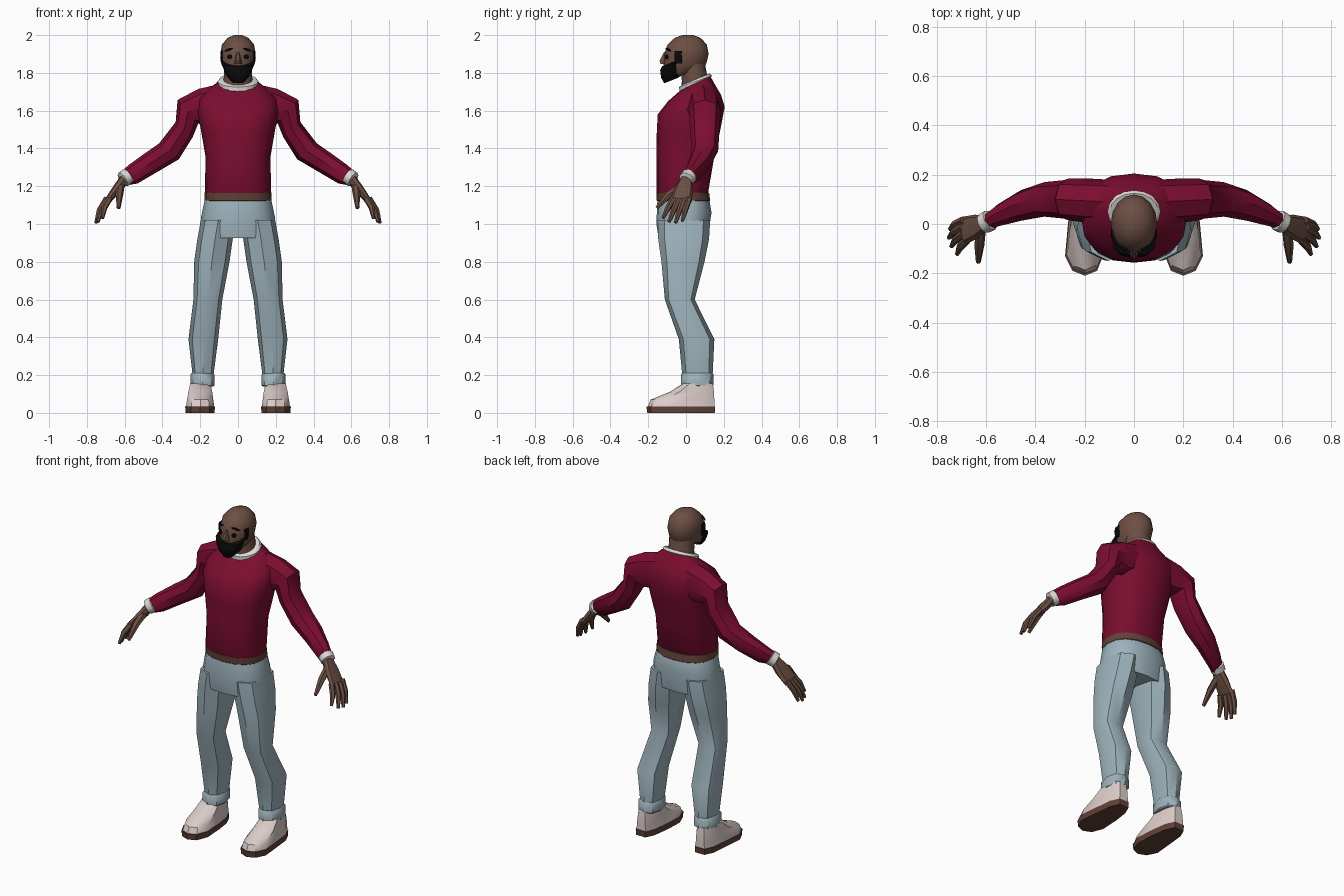
import bpy, bmesh, math
from mathutils import Vector as V


def mat(name, col):
    m = bpy.data.materials.new(name)
    m.diffuse_color = (*col, 1)
    return m


WINE = mat("wine_red", (0.20, 0.004, 0.030))
DENIM = mat("pale_blue", (0.34, 0.45, 0.50))
SKIN = mat("brown_skin", (0.15, 0.078, 0.057))
BROWN = mat("dark_brown", (0.12, 0.053, 0.038))
WHITE = mat("off_white", (0.72, 0.69, 0.66))
SHOE = mat("shoe_cream", (0.72, 0.61, 0.59))
BLACK = mat("black", (0.003, 0.003, 0.003))


def loft(name, rings, material, mirror=False, angle=40):
    """Skin a stack of equal-length point rings and cap both ends."""
    bm = bmesh.new()
    rows = [[bm.verts.new(p) for p in r] for r in rings]
    n = len(rows[0])
    for a, b in zip(rows, rows[1:]):
        for i in range(n):
            j = (i + 1) % n
            bm.faces.new((a[i], a[j], b[j], b[i]))
    bm.faces.new(rows[0][::-1])
    bm.faces.new(rows[-1])
    bmesh.ops.recalc_face_normals(bm, faces=bm.faces)
    me = bpy.data.meshes.new(name)
    bm.to_mesh(me)
    bm.free()
    me.materials.append(material)
    ob = bpy.data.objects.new(name, me)
    bpy.context.collection.objects.link(ob)
    bpy.ops.object.select_all(action='DESELECT')
    ob.select_set(True)
    bpy.context.view_layer.objects.active = ob
    bpy.ops.object.shade_smooth_by_angle(angle=math.radians(angle))
    if mirror:
        ob.modifiers.new("Mirror", 'MIRROR').use_mirror_merge = False
    return ob


def ring(c, u, v, n=8, e=1.0):
    """Superellipse around c with half axes u and v."""
    c, u, v = V(c), V(u), V(v)
    pw = lambda t: math.copysign(abs(t) ** e, t) if abs(t) > 1e-6 else 0
    return [c + u * pw(math.cos(2 * math.pi * i / n)) + v * pw(math.sin(2 * math.pi * i / n))
            for i in range(n)]


def body(fy, fz, by, bz, hw, n=16, e=1.0, cx=0):
    """Ring from a front point, a back point and a half width."""
    return ring((cx, (fy + by) / 2, (fz + bz) / 2), (hw, 0, 0),
                (0, (by - fy) / 2, (bz - fz) / 2), n, e)


def tube(pts, n=6):
    """Rings along a path of (point, radius)."""
    out = []
    for i, (p, r) in enumerate(pts):
        d = (V(pts[min(i + 1, len(pts) - 1)][0]) - V(pts[max(i - 1, 0)][0])).normalized()
        u = d.cross(V((0, 1, 0.3))).normalized()
        out.append(ring(p, u * r, d.cross(u) * r, n))
    return out


# Sweater body, collar and hem band
loft("sweater_body", [body(*r, e=0.85) for r in (
    (-.150, 1.155, .110, 1.16, .172), (-.157, 1.17, .118, 1.17, .175),
    (-.157, 1.35, .150, 1.36, .172), (-.155, 1.48, .182, 1.50, .195),
    (-.150, 1.58, .205, 1.62, .215), (-.095, 1.65, .185, 1.685, .205),
    (-.038, 1.70, .155, 1.735, .15), (-.02, 1.715, .13, 1.78, .105))], WINE)
loft("collar", [body(*r) for r in (
    (-.035, 1.70, .128, 1.765, .104), (-.036, 1.725, .137, 1.785, .108),
    (-.02, 1.737, .125, 1.797, .098))], WHITE)
loft("hem_band", [body(*r, e=0.85) for r in (
    (-.150, 1.120, .123, 1.120, .173), (-.155, 1.125, .128, 1.125, .178),
    (-.157, 1.165, .122, 1.168, .177))], BROWN)

# Sleeves: centre, in-plane half axis (x, z), depth radius
loft("sleeve", [ring(c, (u[0], 0, u[1]), (0, r, 0), 8) for c, u, r in (
    ((.10, .09, 1.63), (.00, .110), .09), ((.19, .095, 1.61), (.02, .105), .09),
    ((.265, .10, 1.595), (.055, .062), .085), ((.285, .10, 1.50), (.045, .04), .078),
    ((.365, .10, 1.385), (.052, .042), .070), ((.46, .075, 1.325), (.035, .048), .062),
    ((.553, .035, 1.265), (.022, .05), .045), ((.60, .005, 1.24), (.022, .034), .036))],
    WINE, True)
d = V((.75, -.4, -.5)).normalized()
wu = d.cross(V((0, 1, 0))).normalized()
loft("sleeve_cuff", [ring(V((.598, .008, 1.243)) + d * t, wu * r, d.cross(wu) * r, 10)
                     for t, r in ((-.022, .038), (-.018, .044), (.016, .042), (.02, .034))],
     WHITE, True)

# Hands: palm, four fingers and thumb
wide, thick = V((.12, .96, -.2)), V((.8, 0, .55))
loft("palm", [ring(c, wide * w, thick * t, 8, .8) for c, w, t in (
    ((.60, .005, 1.24), .030, .027), ((.64, -.01, 1.185), .050, .026),
    ((.688, -.026, 1.125), .058, .018))], SKIN, True)
for k, (a, b) in enumerate((((.692, .016, 1.135), (.747, -.020, 1.015)),
                            ((.697, -.012, 1.130), (.752, -.056, 1.005)),
                            ((.692, -.040, 1.130), (.742, -.090, 1.010)),
                            ((.680, -.066, 1.135), (.718, -.122, 1.030)))):
    mid = V(a).lerp(V(b), .5) + V((.008, 0, .005))
    loft(f"finger_{k + 1}", tube([(a, .017), (mid, .016), (b, .009)]), SKIN, True)
loft("thumb", tube([((.622, -.015, 1.205), .022), ((.628, -.09, 1.155), .020),
                    ((.632, -.155, 1.085), .010)]), SKIN, True)

# Trousers: hips, legs and turned-up cuffs
loft("trouser_hips", [body(*r, e=0.85) for r in (
    (-.145, 1.15, .115, 1.15, .168), (-.152, 1.12, .125, 1.12, .178),
    (-.157, 1.00, .135, 1.06, .197), (-.145, .925, .115, .925, .195))], DENIM)


def leg_ring(z, x0, x1, fy, by, n=8, e=.85):
    return body(fy, z, by, z, (x1 - x0) / 2, n, e, (x0 + x1) / 2)


loft("trouser_leg", [leg_ring(*r) for r in (
    (1.02, .012, .197, -.150, .128), (.92, .028, .215, -.147, .122),
    (.80, .045, .232, -.130, .098), (.60, .083, .236, -.112, .046),
    (.39, .105, .262, -.038, .150), (.18, .132, .238, -.018, .140))], DENIM, True)
loft("trouser_cuff", [leg_ring(z, .125 + t, .252 - t, -.027 + t, .146 - t)
                      for z, t in ((.140, .006), (.146, 0), (.203, 0), (.210, .006))],
     DENIM, True)

# Shoes: one outline reshaped at each height
OUTLINE = ((.20, -.21), (.25, -.19), (.28, -.13), (.268, .0), (.258, .1), (.232, .155),
           (.168, .155), (.142, .1), (.128, .0), (.122, -.12), (.15, -.19))


def shoe_ring(z, f, b, s):
    return [(.195 + (x - .195) * s, f + (y + .21) / .365 * (b - f), z) for x, y in OUTLINE]


loft("shoe_sole", [shoe_ring(0, -.205, .152, .97), shoe_ring(.035, -.21, .155, 1)], BROWN, True)
loft("shoe_upper", [shoe_ring(*r) for r in (
    (.03, -.203, .15, .95), (.07, -.187, .15, .88), (.112, -.085, .148, .80),
    (.155, -.018, .142, .68))], SHOE, True)

# Neck and head
loft("neck", [body(*r) for r in (
    (-.025, 1.69, .12, 1.75, .085), (-.022, 1.76, .11, 1.80, .074),
    (-.03, 1.84, .10, 1.85, .076))], SKIN)
loft("head", [body(*r) for r in (
    (-.112, 1.765, .03, 1.80, .045), (-.118, 1.79, .09, 1.815, .068),
    (-.120, 1.84, .108, 1.85, .087), (-.115, 1.90, .120, 1.90, .094),
    (-.098, 1.95, .110, 1.95, .085), (-.060, 1.985, .078, 1.985, .056),
    (-.020, 2.00, .040, 2.00, .022))], SKIN)

# Beard wraps the jaw and rises towards the ears
loft("beard", [body(*r, e=0.75) for r in (
    (-.115, 1.745, -.04, 1.775, .036), (-.132, 1.775, -.01, 1.795, .062),
    (-.137, 1.815, -.01, 1.835, .078), (-.127, 1.835, -.01, 1.880, .088))], BLACK)
loft("sideburn", [leg_ring(z, x - .012, x, -.062, -.02) for z, x in (
    (1.85, .090), (1.88, .094), (1.915, .092))], BLACK, True)

# Nose wedge
loft("nose", [body(*r, n=6) for r in (
    (-.137, 1.848, -.09, 1.848, .021), (-.144, 1.862, -.09, 1.862, .019),
    (-.118, 1.910, -.09, 1.910, .010))], SKIN)


# Eyes and eyebrows as thin plates turned to follow the face
def face_plate(name, c, turn, hx, hz, tilt=0, n=10):
    nrm = V((math.sin(turn), -math.cos(turn), 0))
    side = V((math.cos(turn), math.sin(turn), 0))
    u, v = side * hx + V((0, 0, tilt)), V((0, 0, hz))
    loft(name, [ring(V(c) + nrm * t, u, v, n) for t in (-.004, .004)], BLACK, True)


face_plate("eye", (.044, -.103, 1.885), .42, .014, .013)
face_plate("eyebrow", (.050, -.094, 1.923), .48, .024, .006, -.007)
